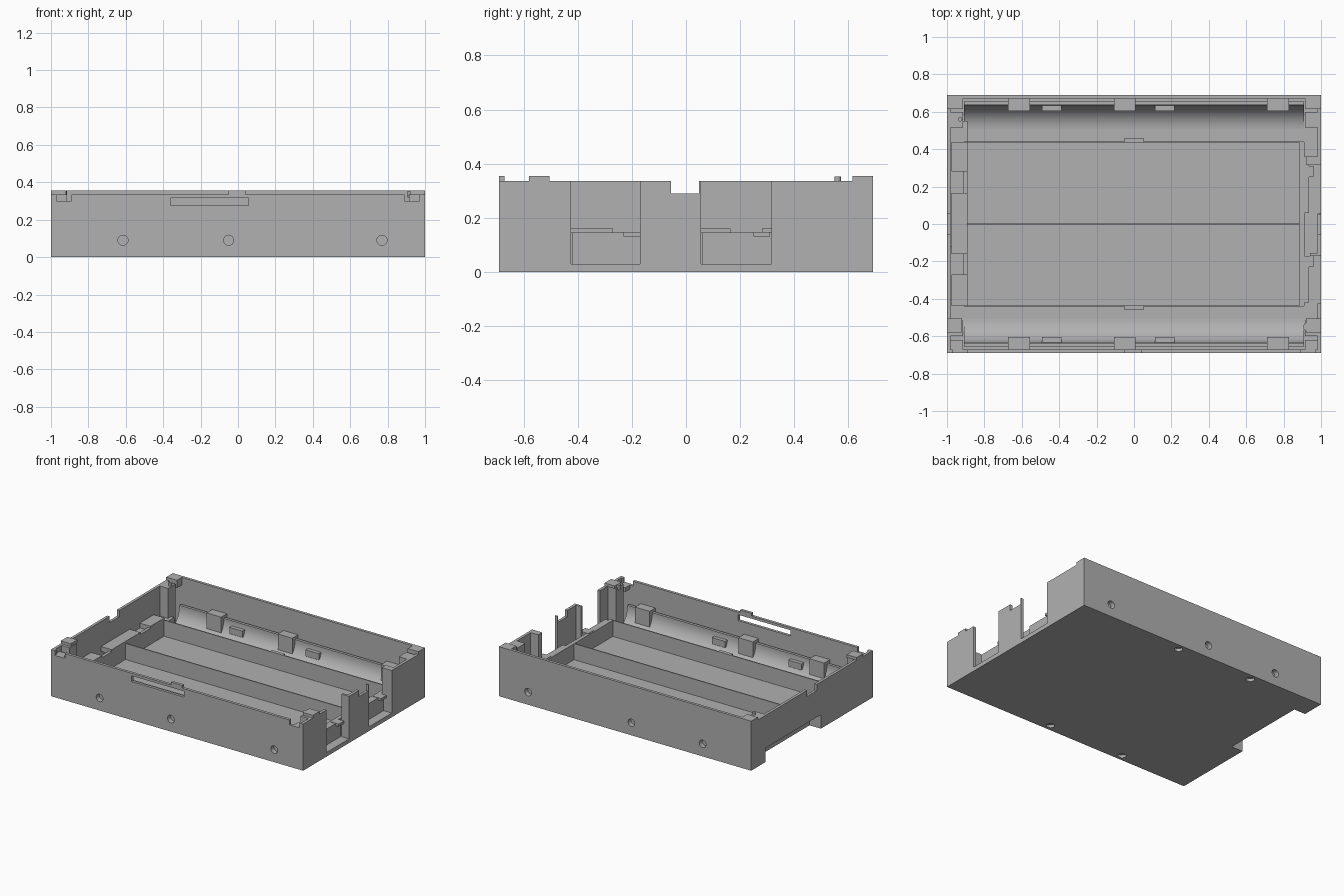
import bpy, bmesh, math
from mathutils import Matrix

cube = bpy.data.objects.get("Cube")
if cube:
    bpy.data.objects.remove(cube, do_unlink=True)

grey = bpy.data.materials.new("matte_grey")
grey.use_nodes = True
grey.diffuse_color = (0.44, 0.44, 0.44, 1)
grey.node_tree.nodes["Principled BSDF"].inputs["Base Color"].default_value = (0.44, 0.44, 0.44, 1)


def finish(name, bm):
    bmesh.ops.recalc_face_normals(bm, faces=bm.faces)
    mesh = bpy.data.meshes.new(name)
    bm.to_mesh(mesh)
    bm.free()
    mesh.materials.append(grey)
    obj = bpy.data.objects.new(name, mesh)
    bpy.context.collection.objects.link(obj)
    return obj


def prism(name, outline, axis, start, end):
    """Extrude a 2D outline along an axis; outline uses the other two axes in order."""
    place = {"x": lambda a, b, c: (c, a, b),
             "y": lambda a, b, c: (a, c, b),
             "z": lambda a, b, c: (a, b, c)}[axis]
    bm = bmesh.new()
    face = bm.faces.new([bm.verts.new(place(a, b, start)) for a, b in outline])
    grown = bmesh.ops.extrude_face_region(bm, geom=[face])
    verts = [v for v in grown["geom"] if isinstance(v, bmesh.types.BMVert)]
    bmesh.ops.translate(bm, verts=verts, vec=place(0, 0, end - start))
    return finish(name, bm)


def box(name, x0, x1, y0, y1, z0, z1):
    x0, x1 = sorted((x0, x1))
    y0, y1 = sorted((y0, y1))
    return prism(name, [(x0, y0), (x1, y0), (x1, y1), (x0, y1)], "z", z0, z1)


def rod(name, centre, radius, depth, along_y=False):
    bm = bmesh.new()
    turn = Matrix.Rotation(math.pi / 2 if along_y else 0, 4, "X")
    bmesh.ops.create_cone(bm, cap_ends=True, segments=24, radius1=radius, radius2=radius,
                          depth=depth, matrix=Matrix.Translation(centre) @ turn)
    return finish(name, bm)


def cut(obj, cutters):
    bpy.context.view_layer.objects.active = obj
    for cutter in cutters:
        cutter.hide_render = True
        mod = obj.modifiers.new("cut", "BOOLEAN")
        mod.operation, mod.solver, mod.object = "DIFFERENCE", "EXACT", cutter
        bpy.ops.object.modifier_apply(modifier=mod.name)
        bpy.data.objects.remove(cutter, do_unlink=True)


W, D, T = 1.0, 0.69, 0.02          # half width, half depth, wall thickness
FLOOR, RIM, TOP = 0.03, 0.335, 0.355
SCREWS = (-0.615, -0.05, 0.77)
PEGS = (-0.44, 0.165)

# Floor with a side recess and four peg holes
floor = prism("floor", [(-W, -D), (W, -D), (W, D), (-W, D), (-W, 0.53),
                        (-0.91, 0.53), (-0.91, -0.1), (-W, -0.1)], "z", 0, FLOOR)
cut(floor, [rod("peg_hole", (x, s * 0.645, 0), 0.027, 0.04) for x in PEGS for s in (-1, 1)])

# Front wall with corner recesses, a raised tab, a slot and screw holes
front = prism("front_wall", [(-W, 0), (W, 0), (W, RIM), (0.97, RIM), (0.97, 0.3), (0.89, 0.3),
                             (0.89, RIM), (0.04, RIM), (0.04, TOP), (-0.05, TOP), (-0.05, RIM),
                             (-0.89, RIM), (-0.89, 0.3), (-0.97, 0.3), (-0.97, RIM), (-W, RIM)],
              "y", -D, -D + T)
cut(front, [box("slot", -0.36, 0.055, -0.8, -0.6, 0.275, 0.317)]
    + [rod("screw_hole", (x, -D, 0.09), 0.027, 0.08, True) for x in SCREWS])

# Back wall
back = box("back_wall", -W, W, D - T, D, 0, TOP)
cut(back, [rod("screw_hole", (x, D, 0.09), 0.027, 0.08, True) for x in SCREWS])

# Side walls: one with a low recess, one with two tall openings
prism("recessed_side_wall", [(-D, 0), (-0.1, 0), (-0.1, 0.1), (0.53, 0.1), (0.53, 0), (D, 0),
                             (D, RIM), (0.055, RIM), (0.055, 0.29), (-0.055, 0.29),
                             (-0.055, RIM), (-D, RIM)], "x", -W, -W + T)
prism("open_side_wall", [(-D, 0), (D, 0), (D, RIM), (0.315, RIM), (0.315, FLOOR), (0.055, FLOOR),
                         (0.055, RIM), (0.048, RIM), (0.048, 0.29), (-0.055, 0.29),
                         (-0.055, RIM), (-0.17, RIM), (-0.17, FLOOR), (-0.425, FLOOR),
                         (-0.425, RIM), (-D, RIM)], "x", W - T, W)

# Shell over the side recess
box("recess_roof", -W + T, -0.89, -0.12, 0.55, 0.1, 0.12)
box("recess_inner_wall", -0.91, -0.89, -0.12, 0.55, FLOOR, 0.1)
for y0, y1 in ((-0.12, -0.1), (0.53, 0.55)):
    box("recess_end_wall", -W + T, -0.91, y0, y1, FLOOR, 0.1)

# Long dividers and pocket end walls
for name, y in (("front_divider", -0.438), ("middle_divider", 0), ("back_divider", 0.438)):
    box(name, -0.91, 0.91, y - 0.004, y + 0.004, FLOOR, 0.145)
box("pocket_end_left", 0.885, 0.912, -0.438, 0.438, FLOOR, 0.145)
box("pocket_end_right", -0.912, -0.89, -0.438, 0.438, FLOOR, 0.145)
for y0, y1 in ((-0.438, -0.27), (-0.16, 0.165), (0.28, 0.438)):
    box("contact_guide", -0.975, -0.89, y0, y1, 0.125, 0.16)

# Contact holders behind the openings
for y0, y1, y2, y3 in ((-0.42, -0.17, -0.23, -0.17), (0.06, 0.36, 0.25, 0.31)):
    box("contact_shelf", 0.912, 0.935, y0, y1, FLOOR, 0.145)
    box("contact_clip", 0.895, 0.96, y2, y3, 0.13, 0.148)
box("opening_side_rib", 0.92, W - T, 0.315, 0.36, FLOOR, RIM)
box("opening_side_rib", 0.94, W - T, -0.17, -0.155, FLOOR, RIM)

for s, side in ((-1, "front"), (1, "back")):
    # Concave ledge along the long wall
    r = 0.13
    arc = [(0.635 - r + r * math.sin(a), FLOOR + r - r * math.cos(a))
           for a in (math.pi / 2 * i / 12 for i in range(13))]
    outline = [(s * y, z) for y, z in arc + [(0.635, 0.17), (0.655, 0.17), (0.655, FLOOR)]]
    ledge = prism(side + "_ledge", outline, "x", -0.91, 0.91)
    bpy.ops.object.select_all(action="DESELECT")
    ledge.select_set(True)
    bpy.context.view_layer.objects.active = ledge
    bpy.ops.object.shade_smooth_by_angle()
    # Screw bosses and pegs
    for x in SCREWS:
        boss = box(side + "_screw_boss", x - 0.058, x + 0.058, s * 0.605, s * (D - T), FLOOR, 0.19)
        cut(boss, [rod("pilot_hole", (x, s * 0.67, 0.09), 0.027, 0.08, True)])
    for x in PEGS:
        box(side + "_peg_block", x - 0.052, x + 0.052, s * 0.605, s * 0.64, 0.09, 0.135)
    box(side + "_divider_catch", -0.05, 0.05, s * 0.442, s * 0.46, FLOOR, 0.145)
    # Corner posts with clips
    for m in (-1, 1):
        box(side + "_corner_post", m * 0.915, m * (W - T), s * 0.515, s * 0.6, FLOOR, RIM)
        if s > 0:
            box("back_corner_clip", m * 0.915, m * W, 0.615, D - T, 0.3, TOP)
        else:
            box("front_corner_cap", m * 0.92, m * W, -0.58, -0.505, RIM, TOP)
            box("front_corner_clip", m * 0.915, m * (W - T), -D + T, -0.62, 0.27, 0.3)

# Locating pins on two opposite posts
rod("front_pin", (0.93, -0.55, 0.335), 0.025, 0.035)
rod("back_pin", (-0.93, 0.56, 0.335), 0.012, 0.035)
